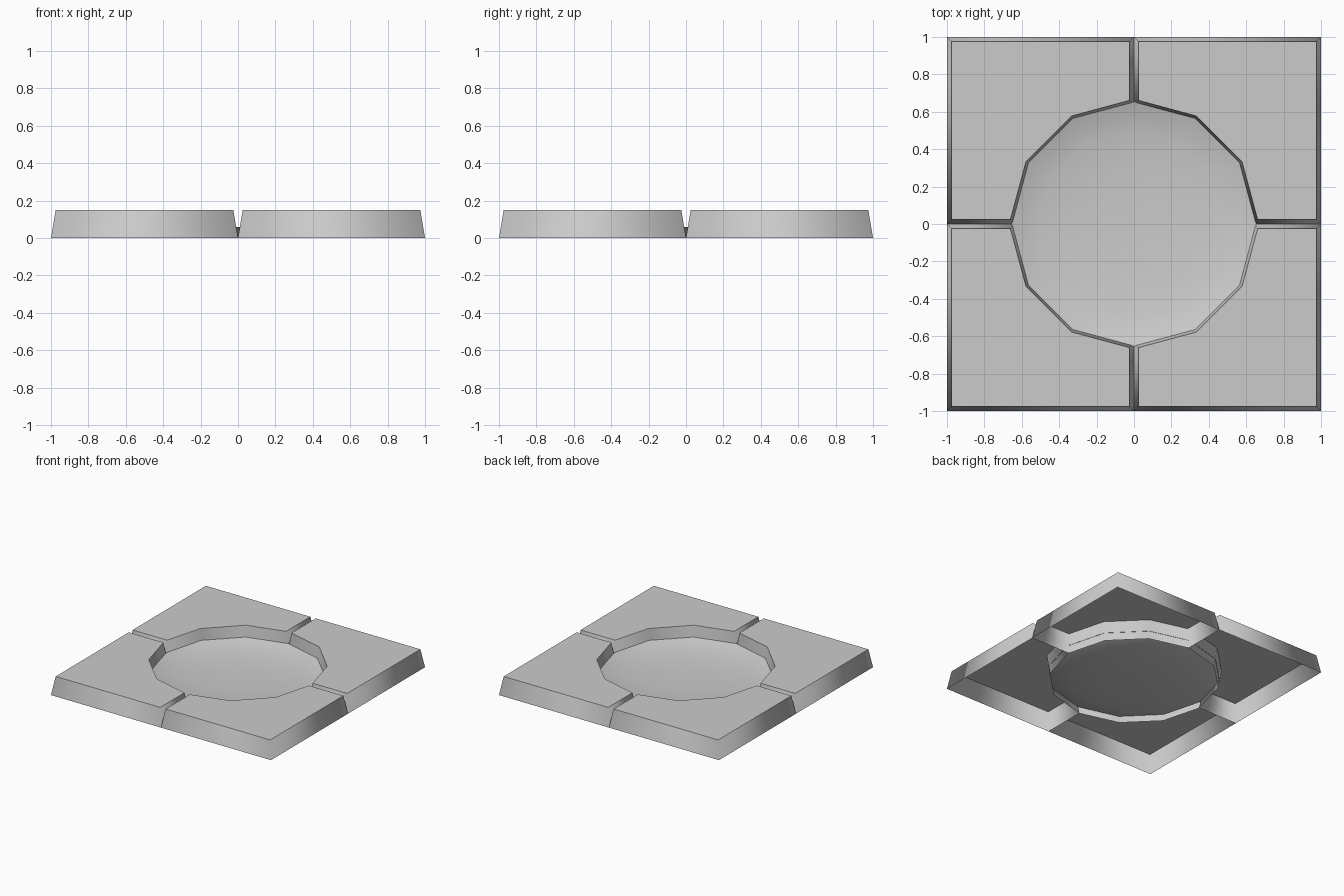
import bpy, bmesh, math
from mathutils import Matrix

cube = bpy.data.objects.get("Cube")
if cube:
    bpy.data.objects.remove(cube, do_unlink=True)

HEIGHT = 0.15      # slab thickness
INSET = 0.025      # how far the walls lean in towards the top
RIM = 0.667        # radius of the round opening at the top

grey = bpy.data.materials.new("plain grey")
grey.use_nodes = True
grey.diffuse_color = (0.6, 0.6, 0.6, 1)
grey.node_tree.nodes["Principled BSDF"].inputs["Base Color"].default_value = (0.6, 0.6, 0.6, 1)


def finish(bm, name):
    mesh = bpy.data.meshes.new(name)
    for f in bm.faces:
        f.smooth = True
    bm.to_mesh(mesh)
    bm.free()
    mesh.materials.append(grey)
    obj = bpy.data.objects.new(name, mesh)
    bpy.context.scene.collection.objects.link(obj)


def outline(inset):
    """Square quarter with its inner corner cut by the twelve-sided opening."""
    r = RIM - INSET + inset
    lo, hi = inset, 1 - inset
    arc = [(r * math.cos(math.radians(a)), r * math.sin(math.radians(a))) for a in (60, 30)]
    end = r - inset * 0.25
    return [(end, lo), (hi, lo), (hi, hi), (lo, hi), (lo, end)] + arc


# Corner slabs: open underneath, leaning walls, flat top
def corner_slab(name, turn):
    bm = bmesh.new()
    base = [bm.verts.new((x, y, 0)) for x, y in outline(0)]
    top = [bm.verts.new((x, y, HEIGHT)) for x, y in outline(INSET)]
    n = len(base)
    for i in range(n):
        j = (i + 1) % n
        bm.faces.new((base[i], base[j], top[j], top[i]))
    cap = bm.faces.new(top)
    for e in cap.edges:
        e.smooth = False
    bm.transform(Matrix.Rotation(turn, 4, 'Z'))
    finish(bm, name)


for k, place in enumerate(("back_left", "back_right", "front_right", "front_left")):
    corner_slab("corner_slab_" + place, k * math.pi / 2)

# Shallow bowl closing the opening
bm = bmesh.new()
profile = [(0, 0), (0.2, 0.002), (0.36, 0.009), (0.5, 0.023), (0.59, 0.039), (0.654, 0.06)]
verts = [bm.verts.new((r, 0, z)) for r, z in profile]
edges = [bm.edges.new(pair) for pair in zip(verts, verts[1:])]
bmesh.ops.spin(bm, geom=verts + edges, cent=(0, 0, 0), axis=(0, 0, 1),
               angle=math.tau, steps=12, use_duplicate=False)
bmesh.ops.remove_doubles(bm, verts=bm.verts, dist=0.0005)
bm.normal_update()
if sum(f.normal.z for f in bm.faces) < 0:
    bmesh.ops.reverse_faces(bm, faces=bm.faces)
finish(bm, "bowl")
